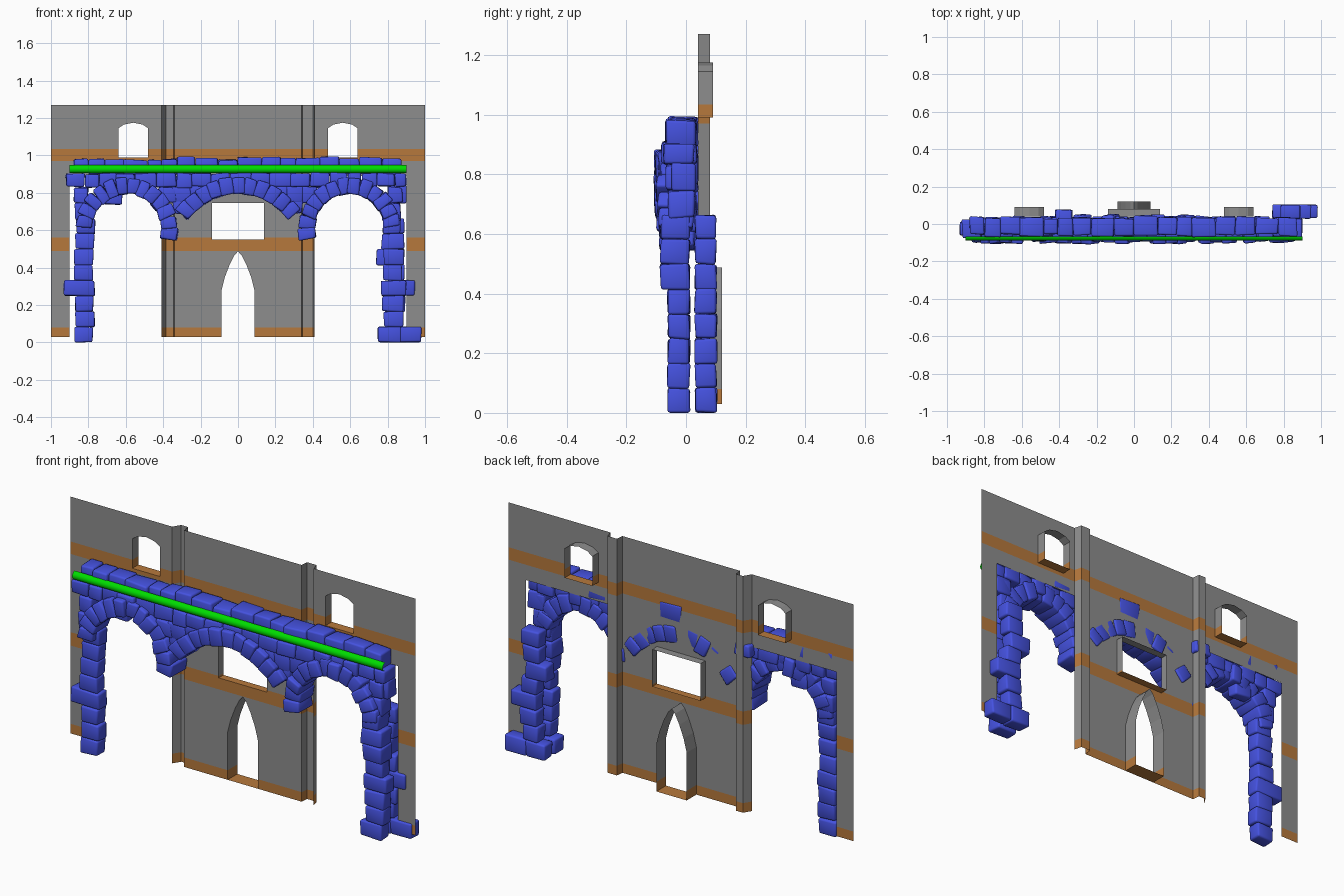
import bpy, bmesh, math, random
from mathutils import Vector, Matrix

if "Cube" in bpy.data.objects:
    bpy.data.objects.remove(bpy.data.objects["Cube"])

random.seed(4)


def material(name, rgb):
    m = bpy.data.materials.new(name)
    m.diffuse_color = (*rgb, 1)
    m.use_nodes = True
    m.node_tree.nodes["Principled BSDF"].inputs["Base Color"].default_value = m.diffuse_color
    return m


GREY = material("grey plaster", (0.27, 0.27, 0.27))
ORANGE = material("orange band", (0.47, 0.19, 0.045))
BLUE = material("blue stone", (0.06, 0.085, 0.75))
GREEN = material("green trim", (0.0, 0.72, 0.0))


def finish(bm, name, *mats):
    me = bpy.data.meshes.new(name)
    bm.to_mesh(me)
    bm.free()
    ob = bpy.data.objects.new(name, me)
    bpy.context.collection.objects.link(ob)
    for m in mats:
        me.materials.append(m)
    return ob


# ---- thin plaster wall with openings, reveals and folded vertical grooves
Y0, BOTTOM, TOP = 0.04, 0.03, 1.27
BANDS = [(0.03, 0.08), (0.49, 0.56), (0.97, 1.035)]


def panel(bm, outline, holes):
    edges = []
    for pts, depth in [(outline, 0)] + holes:
        vs = [bm.verts.new((x, Y0, z)) for x, z in pts]
        n = len(vs)
        edges += [bm.edges.new((vs[i], vs[(i + 1) % n])) for i in range(n)]
        if depth:   # reveal running backwards from the opening
            front = [bm.verts.new(v.co) for v in vs]
            back = [bm.verts.new(v.co + Vector((0, depth, 0))) for v in vs]
            for i in range(n):
                j = (i + 1) % n
                bm.faces.new((front[i], front[j], back[j], back[i]))
    bmesh.ops.triangle_fill(bm, use_beauty=True, edges=edges, normal=(0, -1, 0))


def fold(bm, profile):
    lo = [bm.verts.new((x, y, BOTTOM)) for x, y in profile]
    hi = [bm.verts.new((x, y, TOP)) for x, y in profile]
    for i in range(len(profile) - 1):
        bm.faces.new((lo[i], lo[i + 1], hi[i + 1], hi[i]))


bm = bmesh.new()
for s in (-1, 1):
    side = [(1, .03), (.9, .03), (.9, .89), (.41, .89), (.41, TOP), (1, TOP)]
    window = [(.48, .99), (.64, .99), (.64, 1.145), (.61, 1.165), (.56, 1.175),
              (.51, 1.165), (.48, 1.145)]
    panel(bm, [(s * x, z) for x, z in side], [([(s * x, z) for x, z in window], 0.05)])
right_arc = [(.088, .03), (.088, .28), (.07, .35), (.045, .415), (.02, .465), (0, .487)]
door = right_arc + [(-x, z) for x, z in right_arc[-2::-1]]
panel(bm, [(-.34, BOTTOM), (.34, BOTTOM), (.34, TOP), (-.34, TOP)],
      [(door, 0.08), ([(-.14, .55), (.14, .55), (.14, .745), (-.14, .745)], 0.04)])
fold(bm, [(-.41, .04), (-.385, .08), (-.345, .08), (-.34, .04)])
fold(bm, [(.34, .04), (.345, .08), (.4, .08), (.41, .04)])
for z in [z for band in BANDS for z in band][1:]:
    bmesh.ops.bisect_plane(bm, geom=bm.verts[:] + bm.edges[:] + bm.faces[:],
                           plane_co=(0, 0, z), plane_no=(0, 0, 1), dist=1e-5)
for f in bm.faces:
    z = f.calc_center_median().z
    f.material_index = int(any(a - 1e-4 <= z <= b + 1e-4 for a, b in BANDS))
finish(bm, "plaster_wall", GREY, ORANGE)


# ---- rough stones
def stone(bm, x0, x1, y0, y1, z0, z1, angle=0.0, rough=0.006):
    """Box between the limits with uneven corners, turned about y."""
    c = Vector(((x0 + x1) / 2, (y0 + y1) / 2, (z0 + z1) / 2))
    mat = (Matrix.Translation(c) @ Matrix.Rotation(angle, 4, 'Y')
           @ Matrix.Diagonal((x1 - x0, y1 - y0, z1 - z0, 1)))
    for v in bmesh.ops.create_cube(bm, size=1, matrix=mat)["verts"]:
        v.co += Vector([random.uniform(-rough, rough) for _ in range(3)])


def finish_stones(bm, name):
    for v in bm.verts:
        v.co.z = max(v.co.z, 0)
    ob = finish(bm, name, BLUE)
    b = ob.modifiers.new("rounded", 'BEVEL')
    b.width, b.segments, b.limit_method = 0.009, 2, 'NONE'
    for p in ob.data.polygons:
        p.use_smooth = True


def jit(a):
    return random.uniform(-a, a)


# legs: single column on the left, double column on the right
COURSE = 0.083
bm = bmesh.new()
for i in range(8):
    x0, x1 = -.87 + jit(.008), -.77 + jit(.008)
    if i == 3:
        x0, x1 = -.93, -.765
    stone(bm, x0, x1, -.06, .012, i * COURSE, (i + 1) * COURSE, rough=.004)
finish_stones(bm, "left_leg")

bm = bmesh.new()
for i in range(8):
    z0, z1 = i * COURSE, (i + 1) * COURSE
    front = {0: (.75, .87), 3: (.765, .90)}.get(i, (.775 + jit(.008), .88 + jit(.012)))
    back = {0: (.86, .98), 3: (.80, .945), 5: (.74, .86)}.get(i, (.79 + jit(.008), .885 + jit(.012)))
    stone(bm, *front, -.06 - (.025 if i >= 5 else 0), .012, z0, z1, rough=.004)
    stone(bm, *back, .03, .102, z0, z1, rough=.004)
stone(bm, .75, .86, .03, .102, 0, COURSE, rough=.004)
finish_stones(bm, "right_leg")


# arches: wedge stones set around an arc, angles measured from the top
def arch(name, cx, cz, r, a0, a1, count, y0, y1):
    bm = bmesh.new()
    step = math.radians(a1 - a0) / count
    w = r * abs(step) * 1.08
    for i in range(count):
        a = math.radians(a0) + step * (i + .5)
        x, z = cx + r * math.sin(a), cz + r * math.cos(a)
        h = .088 + jit(.006)
        stone(bm, x - w / 2, x + w / 2, y0 + jit(.012), y1 + jit(.012),
              z - h / 2, z + h / 2, a)
    finish_stones(bm, name)


arch("left_arch", -.595, .61, .227, -88, 104, 13, -.095, .035)
arch("right_arch", .595, .61, .227, -104, 88, 13, -.095, .035)
arch("middle_arch", 0, .474, .364, -55, 55, 11, -.10, .042)


# horizontal courses
def course(bm, x0, x1, y0, y1, z0, z1, dz=.006):
    x = x0
    while x < x1 - .03:
        e = min(x + random.uniform(.07, .13), x1)
        stone(bm, x, e, y0 + jit(.008), y1 + jit(.006), z0 + jit(dz), z1 + jit(dz), rough=.005)
        x = e


bm = bmesh.new()
course(bm, -.88, .87, -.062, .035, .90, .985, .01)
finish_stones(bm, "parapet_course")

bm = bmesh.new()
course(bm, -.92, .90, -.075, .03, .832, .905, .004)
finish_stones(bm, "spandrel_course")

# filler stones between the arches and at the shoulders
bm = bmesh.new()
for s in (-1, 1):
    for x0, x1, z0, z1 in [(.25, .35, .745, .83), (.17, .26, .785, .84), (.33, .42, .75, .83),
                           (.28, .345, .69, .76), (.80, .88, .745, .83), (.775, .87, .655, .745)]:
        a, b = sorted((s * x0, s * x1))
        stone(bm, a, b, -.07 + jit(.01), .03, z0, z1)
stone(bm, -.72, -.62, -.03, .03, .74, .82)
stone(bm, .80, .90, -.05, .03, .745, .84)
stone(bm, -.42, -.33, .0, .075, .84, .91)
finish_stones(bm, "filler_stones")

# ---- green half-round trim, open at the ends and back
bm = bmesh.new()
rows = []
for i in range(9):
    a = math.radians(-90 + 22.5 * i)
    y, z = -.066 - .022 * math.cos(a), .927 + .022 * math.sin(a)
    rows.append([bm.verts.new((x, y, z)) for x in (-.9, .9)])
for p, q in zip(rows, rows[1:]):
    f = bm.faces.new((p[0], p[1], q[1], q[0]))
    f.smooth = True
finish(bm, "green_trim", GREEN)
